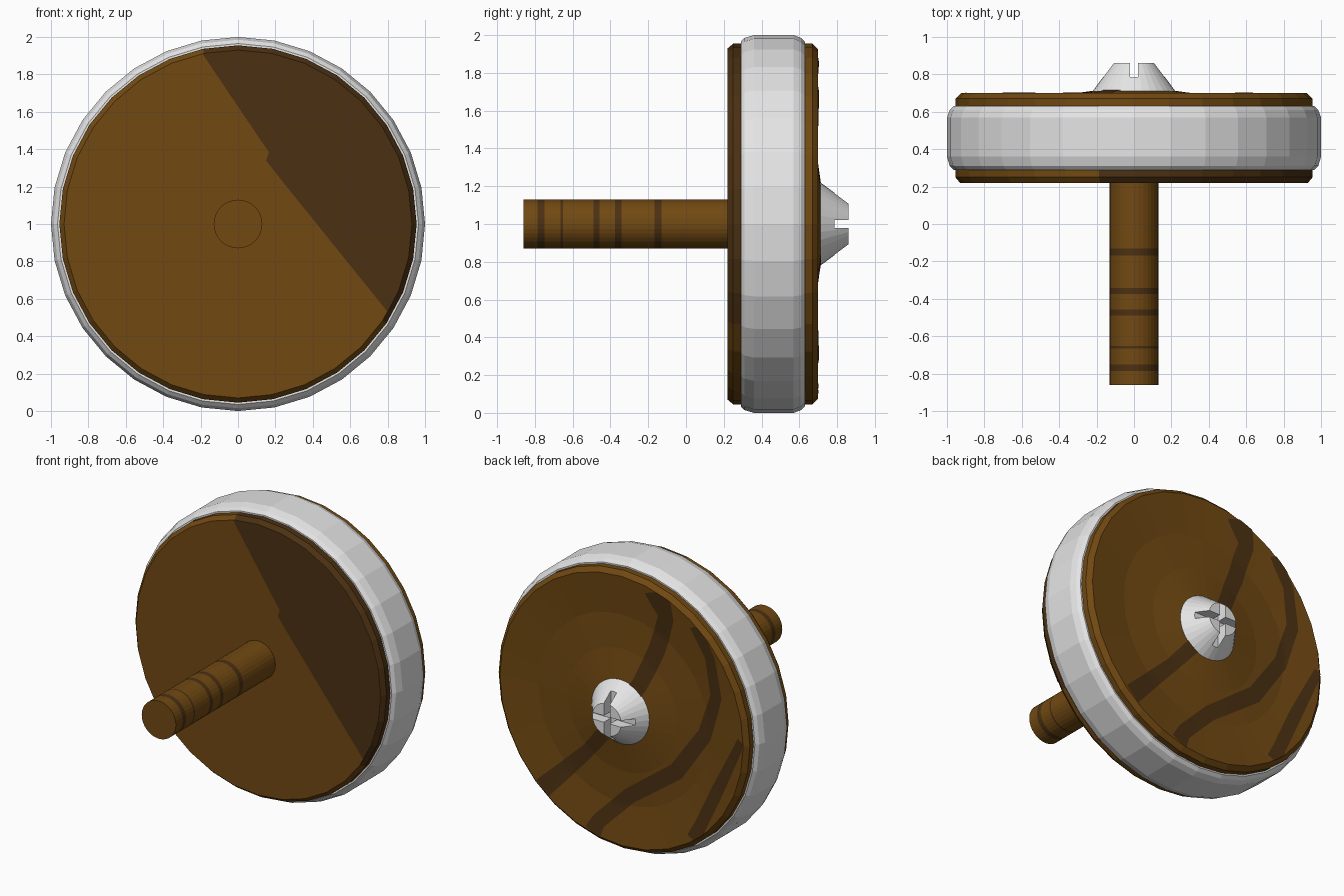
import bpy, bmesh, math
from mathutils import Vector

if "Cube" in bpy.data.objects:
    bpy.data.objects.remove(bpy.data.objects["Cube"])

def material(name, col):
    m = bpy.data.materials.new(name)
    m.diffuse_color = (*col, 1)
    m.use_nodes = True
    m.node_tree.nodes["Principled BSDF"].inputs["Base Color"].default_value = m.diffuse_color
    return m

WOOD = material("brown wood", (0.165, 0.066, 0.006))
DARK = material("dark wood grain", (0.070, 0.030, 0.006))
METAL = material("light grey", (0.78, 0.78, 0.78))

def finish(bm, name, mats, recalc=True):
    if recalc:
        bmesh.ops.recalc_face_normals(bm, faces=bm.faces[:])
    me = bpy.data.meshes.new(name)
    bm.to_mesh(me)
    bm.free()
    ob = bpy.data.objects.new(name, me)
    bpy.context.collection.objects.link(ob)
    for m in mats:
        me.materials.append(m)
    return ob

def lathe(name, profile, mats, rule=None, n=32, closed=False):
    """Spin (radius, y) points around the wheel axis (y axis at z = 1)."""
    bm = bmesh.new()
    rings = []
    for r, y in profile:
        if r == 0:
            rings.append([bm.verts.new((0, y, 1))] * n)
        else:
            rings.append([bm.verts.new((r * math.sin(2 * math.pi * i / n), y,
                                        1 + r * math.cos(2 * math.pi * i / n))) for i in range(n)])
    pairs = list(zip(rings, rings[1:]))
    if closed:
        pairs.append((rings[-1], rings[0]))
    for a, b in pairs:
        for i in range(n):
            j = (i + 1) % n
            vs = list(dict.fromkeys((a[i], a[j], b[j], b[i])))
            f = bm.faces.new(vs)
            if rule:
                f.material_index = int(rule(f.calc_center_median()))
    return finish(bm, name, mats)

# wooden wheel disc, with a dished back and a raised hub
BACK = [(0.925, 0.70), (0.65, 0.675), (0.42, 0.685), (0.22, 0.712), (0, 0.712)]

def rim_is_dark(c):
    return 0.221 < c.y < 0.32 and c.x > -0.2 and c.z - 1 > 0.60 - 1.33 * c.x
lathe("wheel_disc", [(0, 0.22), (0.93, 0.22), (0.955, 0.25), (0.955, 0.30),
                     (0.955, 0.67)] + BACK, [WOOD, DARK], rim_is_dark)

# tyre
lathe("tyre", [(0.94, 0.29), (0.965, 0.29), (0.985, 0.31), (1.0, 0.36), (1.0, 0.57),
               (0.985, 0.61), (0.965, 0.63), (0.94, 0.63)], [METAL], closed=True)

# axle with dark rings
RINGS = [(-0.785, -0.75), (-0.665, -0.652), (-0.49, -0.458), (-0.375, -0.342), (-0.168, -0.13)]
ys = [-0.86] + [y for band in RINGS for y in band] + [0.24]
lathe("axle", [(0, -0.86)] + [(0.13, y) for y in ys] + [(0, 0.24)], [WOOD, DARK],
      lambda c: any(a < c.y < b for a, b in RINGS))

# dark grain area on the front of the disc
edge = [(0.80, -0.47), (0.22, 0.25), (0.15, 0.34), (0.165, 0.385), (0.12, 0.45), (-0.19, 0.91)]
bm = bmesh.new()
pts = edge + [(0.93 * math.sin(2 * math.pi * i / 32), 0.93 * math.cos(2 * math.pi * i / 32))
              for i in range(0, 11)]
face = bm.faces.new([bm.verts.new((x, 0.217, 1 + z)) for x, z in pts])
face.normal_update()
if face.normal.y > 0:
    face.normal_flip()
bmesh.ops.triangulate(bm, faces=[face])
finish(bm, "front_grain", [DARK], False)

# grain streaks following the dished back
def back_y(r):
    for (r1, y1), (r0, y0) in zip(BACK, BACK[1:]):
        if r >= r0:
            return y0 + (y1 - y0) * (r - r0) / (r1 - r0)
    return 0.712

def streak(name, path, widths):
    pts, wid = [], []
    P = [Vector(p) for p in path]
    for k in range(len(P) - 1):
        for s in range(8):
            pts.append(P[k].lerp(P[k + 1], s / 8))
            wid.append(widths[k] + (widths[k + 1] - widths[k]) * s / 8)
    pts.append(P[-1])
    wid.append(widths[-1])
    bm = bmesh.new()
    rows = []
    for i, p in enumerate(pts):
        d = (pts[min(i + 5, len(pts) - 1)] - pts[max(i - 5, 0)]).normalized()
        side = Vector((-d.y, d.x))
        row = []
        for t in (-0.5, -0.25, 0, 0.25, 0.5):
            q = p + side * wid[i] * t
            if q.length > 0.925:
                q = q.normalized() * 0.925
            row.append(bm.verts.new((q.x, back_y(q.length) + 0.004, 1 + q.y)))
        rows.append(row)
    for a, b in zip(rows, rows[1:]):
        for i in range(4):
            f = bm.faces.new((a[i], b[i], b[i + 1], a[i + 1]))
            f.normal_update()
            if f.normal.y < 0:
                f.normal_flip()
    finish(bm, name, [DARK], False)

streak("inner_streak", [(-0.27, 0.89), (-0.33, 0.72), (-0.256, 0.48), (-0.143, 0.22),
                        (0.083, -0.13), (0.27, -0.354), (0.60, -0.69)],
       [0.2, 0.12, 0.12, 0.11, 0.1, 0.09, 0.13])
streak("middle_streak", [(-0.56, 0.73), (-0.67, 0.54), (-0.71, 0.28), (-0.618, -0.01),
                         (-0.407, -0.314), (-0.045, -0.58), (0.173, -0.80), (0.22, -0.89)],
       [0.09, 0.08, 0.09, 0.1, 0.11, 0.1, 0.1, 0.12])
streak("outer_streak", [(-0.91, 0.03), (-0.724, -0.358), (-0.596, -0.635), (-0.55, -0.74)],
       [0.06, 0.09, 0.09, 0.11])

# cross-head screw
screw = lathe("screw", [(0, 0.69), (0.22, 0.69), (0.22, 0.712), (0.11, 0.86), (0, 0.86)], [METAL])
for sx, sz in ((0.6, 0.045), (0.045, 0.6)):
    bpy.ops.mesh.primitive_cube_add(size=1, location=(0, 0.885, 1))
    cutter = bpy.context.object
    cutter.name = "slot_cutter"
    cutter.scale = (sx, 0.2, sz)
    cutter.hide_render = True
    bpy.context.view_layer.update()
    mod = screw.modifiers.new("slot", 'BOOLEAN')
    mod.operation = 'DIFFERENCE'
    mod.solver = 'EXACT'
    mod.object = cutter
    bpy.context.view_layer.objects.active = screw
    bpy.ops.object.modifier_apply(modifier=mod.name)
    bpy.data.objects.remove(cutter)
